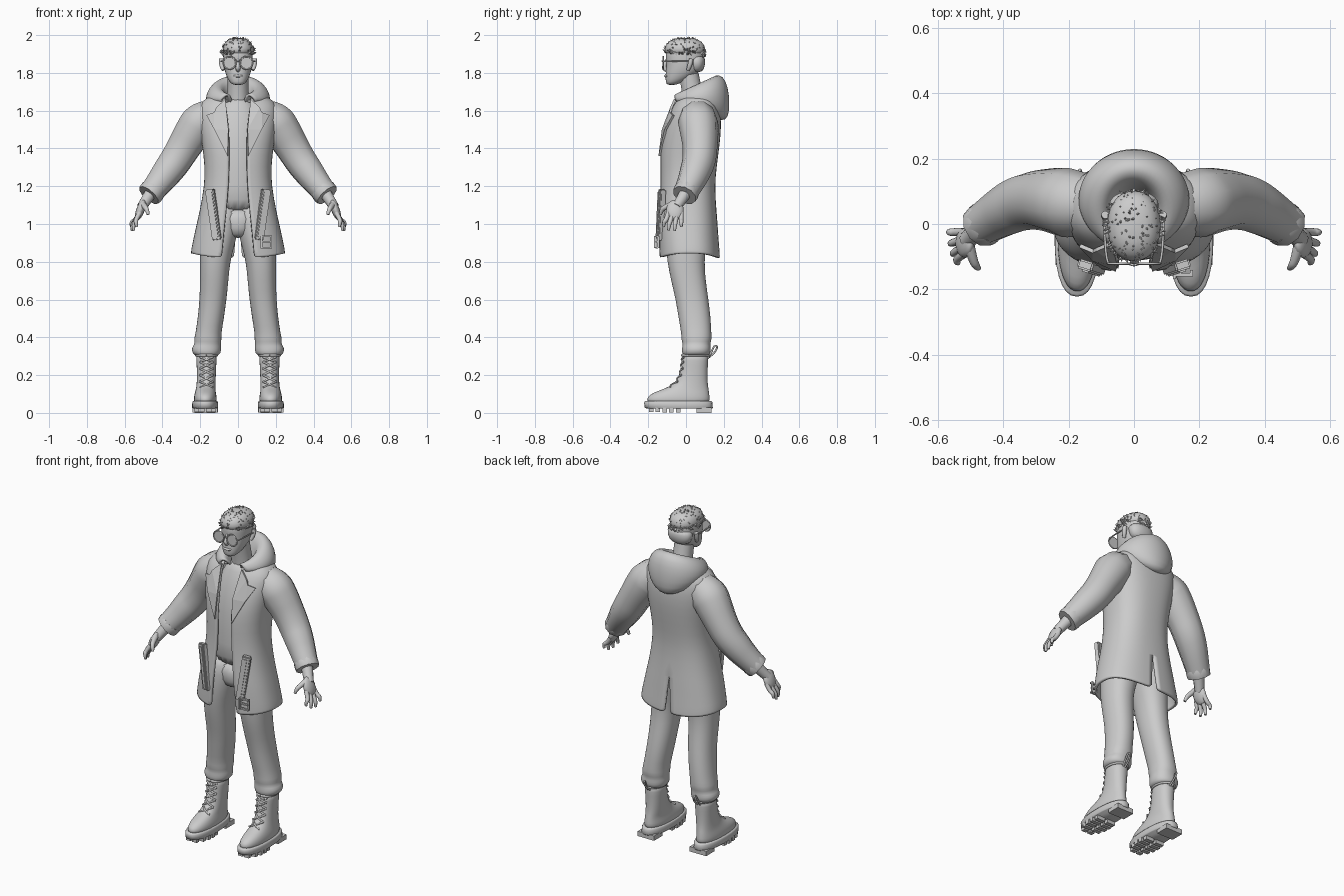
import bpy, bmesh, math, random
from mathutils import Vector, Matrix
random.seed(4)

GREY = bpy.data.materials.new("plain_grey")
GREY.diffuse_color = (0.6, 0.6, 0.6, 1)


def finish(name, bm, mirror=False, sub=0, thick=0, smooth=True):
    bmesh.ops.recalc_face_normals(bm, faces=bm.faces)
    me = bpy.data.meshes.new(name)
    bm.to_mesh(me)
    bm.free()
    for p in me.polygons:
        p.use_smooth = smooth
    me.materials.append(GREY)
    ob = bpy.data.objects.new(name, me)
    bpy.context.collection.objects.link(ob)
    if mirror:
        ob.modifiers.new("mirror", 'MIRROR').merge_threshold = 0.0005
    if sub:
        m = ob.modifiers.new("round", 'SUBSURF')
        m.levels = m.render_levels = sub
    if thick:
        m = ob.modifiers.new("thick", 'SOLIDIFY')
        m.thickness, m.offset = thick, 0
    return ob


def skin(bm, rows, closed, cap=False):
    vs = [[bm.verts.new(p) for p in row] for row in rows]
    n = len(vs[0])
    for a, b in zip(vs, vs[1:]):
        for i in range(n if closed else n - 1):
            j = (i + 1) % n
            bm.faces.new((a[i], a[j], b[j], b[i]))
    if cap:
        bm.faces.new(vs[0])
        bm.faces.new(vs[-1])


def oval(t, cx, rx, yf, yb, p):
    s, c = math.sin(t), math.cos(t)
    return (cx + rx * math.copysign(abs(s) ** p, s),
            (yf + yb) / 2 - (yb - yf) / 2 * math.copysign(abs(c) ** p, c))


# stacked oval rings: (z, centre x, half width, front y, back y)
def loft(name, rings, mirror=False, p=0.9, sub=1, n=20):
    bm = bmesh.new()
    skin(bm, [[(*oval(2 * math.pi * i / n, *r[1:], p), r[0]) for i in range(n)] for r in rings], True, True)
    return finish(name, bm, mirror, sub)


# round tubes: points (x, y, z, radius)
def tube(name, paths, mirror=True, order=3):
    cu = bpy.data.curves.new(name, 'CURVE')
    cu.dimensions, cu.bevel_depth, cu.bevel_resolution = '3D', 1.0, 3
    cu.use_fill_caps, cu.resolution_u = True, 5
    for path in paths:
        for sx in ((1, -1) if mirror else (1,)):
            s = cu.splines.new('NURBS')
            s.points.add(len(path) - 1)
            for pt, (x, y, z, r) in zip(s.points, path):
                pt.co, pt.radius = (sx * x, y, z, 1), r
            s.order_u, s.use_endpoint_u = min(order, len(path)), True
    cu.materials.append(GREY)
    ob = bpy.data.objects.new(name, cu)
    bpy.context.collection.objects.link(ob)


def box(bm, loc, size, rot=None):
    m = Matrix.Translation(loc) @ (rot or Matrix()) @ Matrix.Diagonal((*size, 1))
    bmesh.ops.create_cube(bm, size=1, matrix=m)


# head, neck and face
loft("head", [(1.735, 0, .025, -.1, -.055), (1.75, 0, .045, -.108, -.02), (1.785, 0, .063, -.11, .05),
              (1.82, 0, .074, -.106, .085), (1.86, 0, .079, -.104, .095), (1.91, 0, .08, -.112, .098),
              (1.95, 0, .072, -.09, .085), (1.98, 0, .035, -.045, .045)])
tube("neck", [[(0, .05, 1.6, .065), (0, .035, 1.69, .054), (0, .015, 1.79, .055)]], False)
tube("nose", [[(0, -.1, 1.87, .008), (0, -.113, 1.845, .01), (0, -.117, 1.822, .014), (0, -.1, 1.812, .01)]], False)
tube("lips", [[(-.025, -.1, 1.782, .005), (0, -.118, 1.785, .009), (.025, -.1, 1.782, .005)]], False)
tube("ear", [[(.078, .01, 1.815, .009), (.09, .022, 1.84, .014), (.088, .028, 1.875, .012)]])

# hair: cap, back of head, and tufts
CAP = [(1.885, 0, .08, -.113, .104), (1.93, 0, .085, -.118, .105),
       (1.965, 0, .072, -.1, .09), (1.986, 0, .035, -.055, .045)]
loft("hair_cap", CAP)
loft("hair_back", [(1.8, 0, .055, .02, .088), (1.84, 0, .077, .015, .102), (1.9, 0, .082, 0, .105)])
bm = bmesh.new()
for i in range(170):
    u, e = random.uniform(0, 2 * math.pi), math.asin(random.uniform(0, .98))
    d = Vector((math.cos(u) * math.cos(e), math.sin(u) * math.cos(e), math.sin(e)))
    pos = Vector((d.x * .08, d.y * .104 - .006, 1.9 + d.z * .078))
    aim = (d + Vector((random.uniform(-.8, .8), random.uniform(-1, .3), .35))).normalized()
    bmesh.ops.create_cone(bm, segments=5, radius1=.013, radius2=.001, depth=.038, cap_ends=True,
                          matrix=Matrix.Translation(pos) @ aim.to_track_quat('Z', 'Y').to_matrix().to_4x4())
for v in bm.verts:
    v.co.z = min(v.co.z, 2.0)
finish("hair_tufts", bm, smooth=False)

# round glasses
RIM = [(.045 + .034 * math.cos(a * math.pi / 8), -.121, 1.853 + .034 * math.sin(a * math.pi / 8), .004)
       for a in range(17)]
tube("glasses_frame", [RIM, [(.078, -.12, 1.86, .004), (.09, -.1, 1.863, .004), (.09, .03, 1.86, .004)],
                       [(0, -.126, 1.863, .004), (.013, -.122, 1.86, .004)]])
bm = bmesh.new()
bmesh.ops.create_cone(bm, segments=24, radius1=.033, radius2=.033, depth=.005, cap_ends=True,
                      matrix=Matrix.Translation((.045, -.12, 1.853)) @ Matrix.Rotation(math.pi / 2, 4, 'X'))
finish("glasses_lens", bm, True, smooth=False)

# shirt and its collar
loft("shirt", [(1.05, 0, .145, -.118, .11), (1.2, 0, .145, -.113, .12), (1.4, 0, .15, -.11, .14),
               (1.55, 0, .13, -.075, .13), (1.63, 0, .09, -.04, .11), (1.67, 0, .062, -.02, .09)])
tube("shirt_collar", [[(.062 * math.sin(a * math.pi / 8), .035 - .06 * math.cos(a * math.pi / 8),
                        1.668 + .004 * (a - 8), .008) for a in range(9)]])

# open coat, half a shell with a back vent: (z, half width, front y, back y, front gap, vent)
COAT = [(.82, .243, -.137, .172, .087, .022), (.84, .242, -.138, .172, .085, .021),
        (.92, .23, -.14, .165, .078, .014), (1.0, .213, -.141, .16, .07, .006), (1.06, .198, -.138, .155, .063, 0),
        (1.2, .172, -.13, .146, .05, 0), (1.3, .169, -.131, .155, .047, 0), (1.42, .183, -.131, .172, .045, 0),
        (1.52, .2, -.108, .181, .05, 0), (1.6, .207, -.078, .175, .06, 0), (1.645, .19, -.052, .16, .068, 0),
        (1.675, .14, -.025, .14, .068, 0), (1.69, .09, 0, .115, .06, 0)]
bm, rows = bmesh.new(), []
for z, a, yf, yb, g, vent in COAT:
    t0 = math.asin((g / a) ** 1.25)
    row = []
    for i in range(15):
        t = t0 + (math.pi - t0) * i / 14
        x, y = oval(t, 0, a, yf, yb, .8)
        lift = .025 * math.sin(t) ** 2 if z < .85 else 0
        row.append((vent if i == 14 else x, y, z + lift))
    rows.append(row)
skin(bm, rows, False)
finish("coat", bm, True, 1, .014)

# sleeves with cuff rims
tube("sleeve", [[(.12, .06, 1.58, .085), (.19, .062, 1.555, .108), (.235, .07, 1.49, .103), (.285, .075, 1.41, .092),
                 (.33, .07, 1.335, .088), (.375, .05, 1.275, .083), (.42, .025, 1.215, .073), (.468, -.005, 1.157, .064)]])
tube("cuff", [[(.443, .008, 1.185, .066), (.456, .002, 1.17, .071), (.472, -.008, 1.152, .066)]])

# lapels
bm = bmesh.new()
bm.faces.new([bm.verts.new(v) for v in (
    (.067, -.058, 1.66), (.115, -.078, 1.615), (.125, -.083, 1.59), (.165, -.066, 1.575),
    (.125, -.108, 1.50), (.055, -.14, 1.36), (.05, -.122, 1.5))])
bmesh.ops.triangulate(bm, faces=bm.faces)
finish("lapel", bm, True, 0, .012, False)

# hood folded down: (half width, centre y, half depth, z, rise to the back)
HOOD = [(.06, .045, .06, 1.64, .0), (.075, .035, .085, 1.69, .03), (.09, .04, .105, 1.725, .05),
        (.12, .05, .125, 1.732, .056), (.152, .065, .142, 1.71, .05), (.17, .075, .15, 1.668, .015),
        (.155, .08, .145, 1.625, -.03), (.11, .085, .125, 1.605, -.055), (.06, .085, .08, 1.61, -.05)]
bm = bmesh.new()
skin(bm, [[(a * math.sin(t), cy - b * math.cos(t), z - up * math.cos(t))
           for t in (.55 + (2 * math.pi - 1.1) * i / 22 for i in range(23))]
          for a, cy, b, z, up in HOOD], False)
finish("hood", bm, False, 1, .012)

# slanted pocket straps, and one buckle
tilt = Matrix.Rotation(.3, 4, 'Z') @ Matrix.Rotation(.15, 4, 'Y')
bm = bmesh.new()
box(bm, (.13, -.132, 1.05), (.048, .03, .27), tilt)
box(bm, (.13, -.146, 1.05), (.03, .014, .25), tilt)
bmesh.ops.bevel(bm, geom=bm.edges[:], offset=.005, segments=2, affect='EDGES')
finish("pocket_strap", bm, True, 0, 0, False)
bm = bmesh.new()
for dx, dz, w, h in ((-.026, 0, .009, .065), (.026, 0, .009, .065), (0, .03, .06, .009),
                     (0, -.03, .06, .009), (0, 0, .05, .008)):
    box(bm, (.15 + dx, -.155 + dx * .3, .905 + dz), (w, .012, h))
finish("buckle", bm, smooth=False)

# hands
bm = bmesh.new()
bmesh.ops.create_uvsphere(bm, u_segments=16, v_segments=10, radius=1,
                          matrix=Matrix.Translation((.517, -.058, 1.073)) @ Matrix.Rotation(-.35, 4, 'Y')
                          @ Matrix.Diagonal((.022, .046, .058, 1)))
finish("palm", bm, True)
tube("wrist", [[(.455, .003, 1.175, .036), (.48, -.02, 1.135, .03), (.51, -.05, 1.09, .027)]])
FINGERS = [(-.092, -.118, .537, .985), (-.07, -.092, .552, .966), (-.047, -.06, .56, .963), (-.025, -.025, .565, .985)]
tube("fingers", [[(.52, y0, 1.06, .013), (.542, (y0 + y1) / 2, 1.02, .0125), (x + .003, y1, z + .025, .011),
                  (x, y1, z, .007)] for y0, y1, x, z in FINGERS])
tube("thumb", [[(.503, -.07, 1.105, .017), (.492, -.11, 1.09, .014), (.482, -.13, 1.075, .012), (.475, -.135, 1.05, .008)]])

# trousers gathered above the boots
loft("trouser_leg", [(.3, .165, .058, -.015, .118), (.315, .167, .076, -.022, .13), (.345, .167, .08, -.022, .132),
                     (.365, .16, .069, -.018, .128), (.39, .16, .074, -.026, .137), (.42, .157, .069, -.025, .135),
                     (.5, .144, .07, -.04, .132), (.6, .132, .072, -.055, .12), (.7, .126, .076, -.08, .105),
                     (.8, .122, .08, -.1, .097), (.9, .108, .094, -.11, .11), (1.0, .09, .1, -.11, .12),
                     (1.12, .08, .09, -.1, .115)], True)
loft("trouser_hips", [(.925, 0, .04, -.07, .08), (.96, 0, .1, -.1, .11), (1.1, 0, .14, -.108, .12)])

# boots: upper, sole, lugs, laces and pull loop
loft("boot", [(.04, .173, .06, -.21, .128), (.075, .173, .062, -.212, .128), (.1, .173, .058, -.19, .125),
              (.12, .172, .053, -.14, .122), (.14, .17, .051, -.085, .118), (.17, .168, .05, -.05, .115),
              (.22, .167, .051, -.03, .115), (.28, .167, .054, -.022, .118), (.32, .167, .056, -.02, .12)], True)
tube("boot_rim", [[(.167 + .055 * math.sin(a * math.pi / 8), .05 - .07 * math.cos(a * math.pi / 8), .305, .007)
                   for a in range(17)]])
loft("sole", [(.022, .174, .066, -.205, .138), (.027, .174, .069, -.218, .142),
              (.055, .174, .068, -.222, .14), (.062, .174, .064, -.216, .135)], True, .85, 0, 28)
bm = bmesh.new()
box(bm, (.174, .095, .0145), (.11, .08, .029))
for i, w in enumerate((.07, .11, .128, .13, .12)):
    for s in (-1, 1):
        box(bm, (.174 + s * w * .29, -.185 + i * .036, .018 - .001 * i), (w * .45, .024, .026))
finish("sole_lugs", bm, True, 0, 0, False)
LACES = [(.135, -.1), (.165, -.062), (.2, -.042), (.235, -.034), (.27, -.03), (.295, -.027)]
tube("laces", [[(.167 + s * .035, y0 + .017, z0, .005), (.167, (y0 + y1) / 2 - .006, (z0 + z1) / 2, .005),
                (.167 - s * .035, y1 + .017, z1, .005)]
               for (z0, y0), (z1, y1) in zip(LACES, LACES[1:]) for s in (-1, 1)])
tube("pull_loop", [[(.16, .115, .29, .005), (.16, .145, .31, .005), (.165, .17, .35, .005),
                    (.17, .15, .36, .005), (.175, .13, .31, .005), (.175, .115, .29, .005)]])
